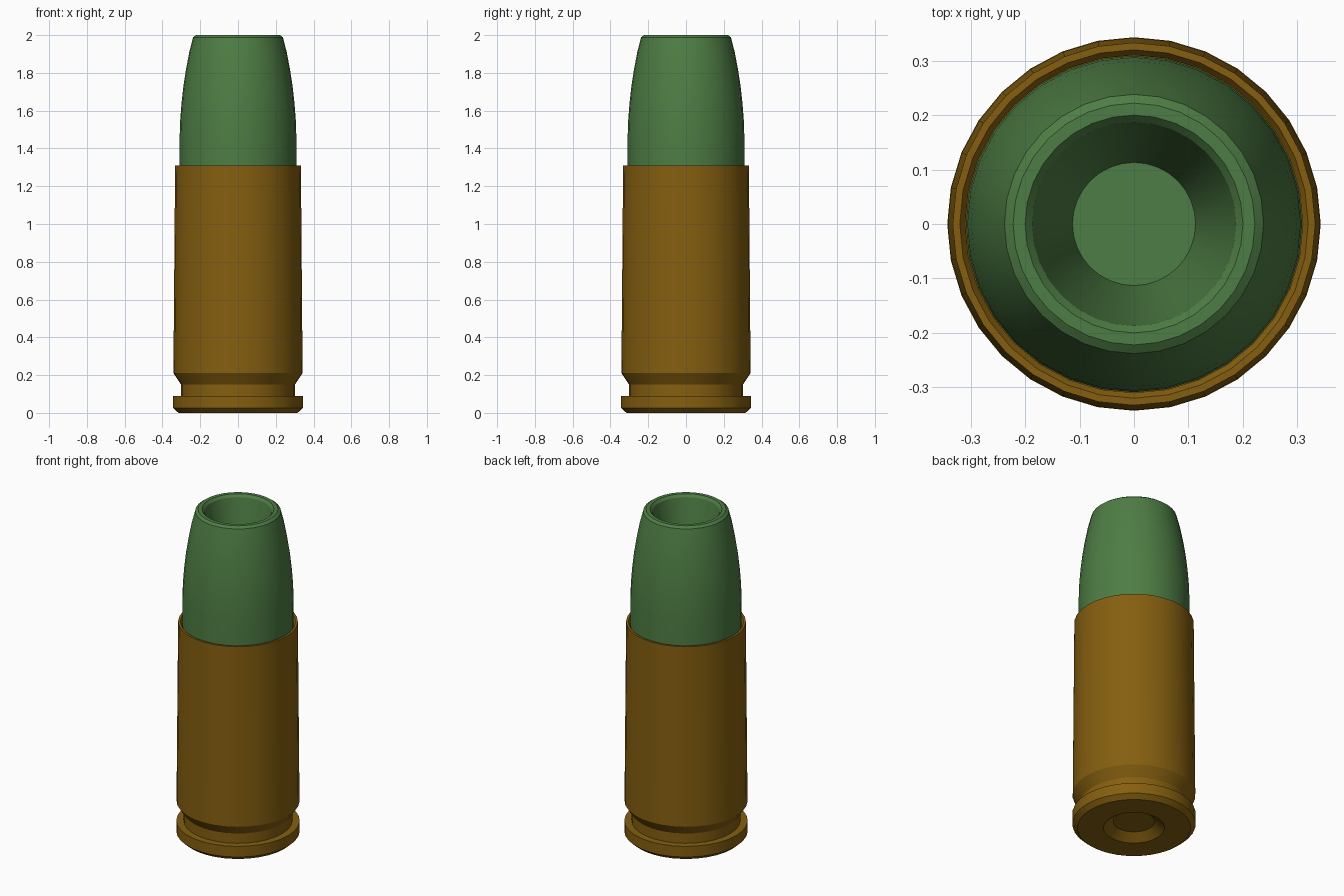
import bpy
import bmesh
import math

SIDES = 32

cube = bpy.data.objects.get("Cube")
if cube:
    bpy.data.objects.remove(cube, do_unlink=True)


def make_material(name, colour):
    mat = bpy.data.materials.new(name)
    mat.use_nodes = True
    mat.diffuse_color = (*colour, 1)
    bsdf = next(n for n in mat.node_tree.nodes if n.type == "BSDF_PRINCIPLED")
    bsdf.inputs["Base Color"].default_value = (*colour, 1)
    return mat


def lathe(name, profile, mat):
    """Turn a (radius, height) profile around the z axis."""
    bm = bmesh.new()
    verts = [bm.verts.new((r, 0, z)) for r, z in profile]
    edges = [bm.edges.new(pair) for pair in zip(verts, verts[1:])]
    bmesh.ops.spin(bm, geom=verts + edges, cent=(0, 0, 0), axis=(0, 0, 1),
                   angle=math.tau, steps=SIDES, use_merge=False)
    bmesh.ops.remove_doubles(bm, verts=bm.verts, dist=0.0005)
    # Close the two open ends with flat discs
    bmesh.ops.holes_fill(bm, edges=[e for e in bm.edges if e.is_boundary], sides=0)
    bmesh.ops.recalc_face_normals(bm, faces=bm.faces)
    mesh = bpy.data.meshes.new(name)
    bm.to_mesh(mesh)
    bm.free()
    mesh.materials.append(mat)
    obj = bpy.data.objects.new(name, mesh)
    bpy.context.collection.objects.link(obj)
    bpy.ops.object.select_all(action="DESELECT")
    obj.select_set(True)
    bpy.context.view_layer.objects.active = obj
    bpy.ops.object.shade_smooth_by_angle(angle=math.radians(25))
    return obj


brass = make_material("brass", (0.235, 0.114, 0.005))
green = make_material("green", (0.076, 0.205, 0.058))

# Case: base recess, rim, groove, tapered wall and chamfered mouth
lathe("case", [
    (0.115, 0.04), (0.17, 0), (0.315, 0), (0.343, 0.025), (0.343, 0.09),
    (0.302, 0.09), (0.302, 0.15), (0.342, 0.21), (0.333, 1.31),
    (0.32, 1.31), (0.31, 1.295), (0.31, 1.2),
], brass)

# Tip: curved nose with a bevelled lip and a tapered hollow
lathe("tip", [
    (0.309, 1.21), (0.309, 1.46), (0.306, 1.55), (0.299, 1.64), (0.289, 1.73),
    (0.275, 1.82), (0.258, 1.91), (0.238, 1.988), (0.222, 2.0),
    (0.2, 2.0), (0.187, 1.985), (0.113, 1.6),
], green)
